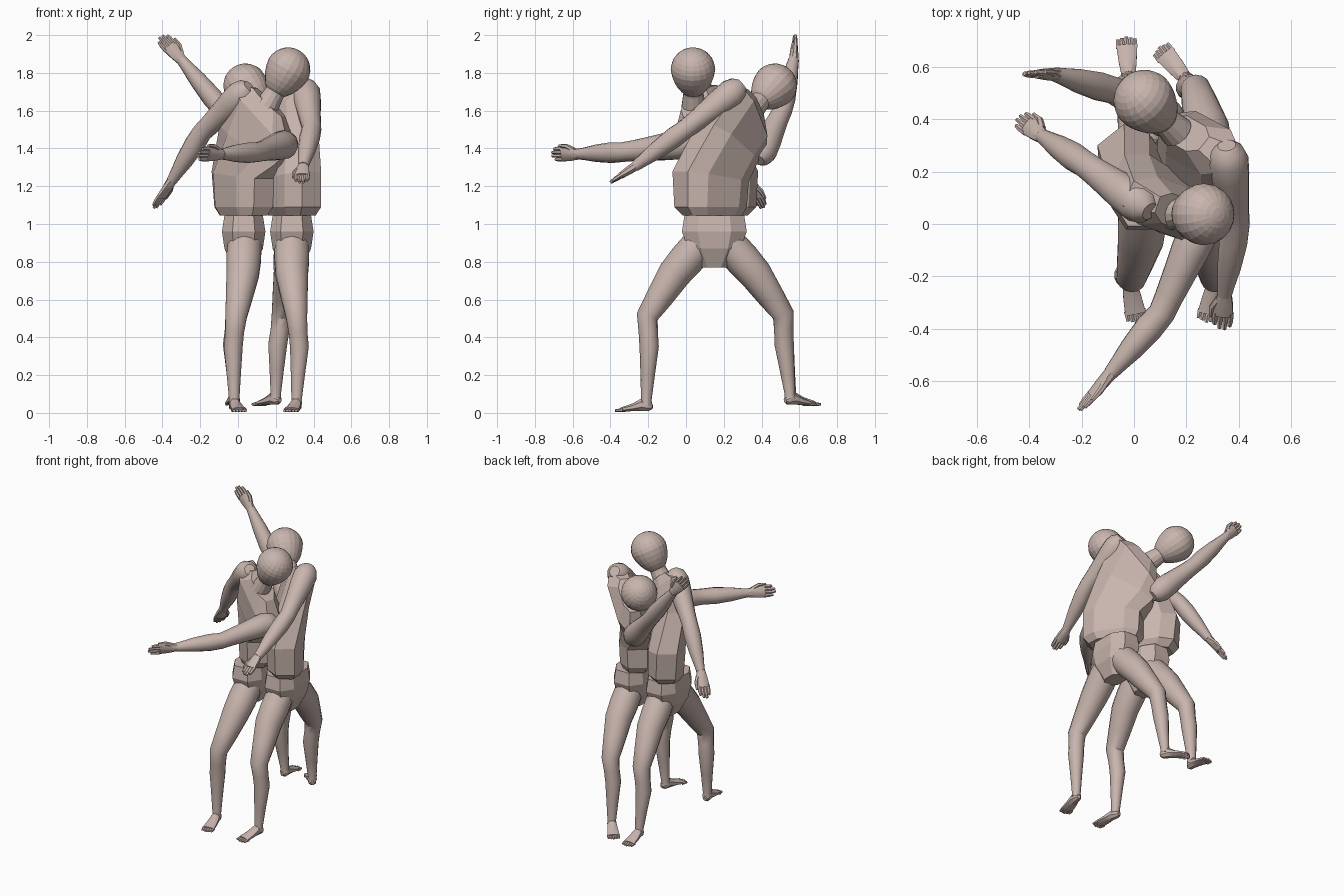
import bpy, bmesh, math
from mathutils import Vector as V

skin = bpy.data.materials.new("dusty pink clay")
skin.diffuse_color = (0.58, 0.46, 0.42, 1)


def loft(bm, sections, n=10, power=1.0):
    """Skin closed rings; each section is (centre, half-width vector, half-depth vector)."""
    rings = []
    for c, w, d in sections:
        ring = []
        for i in range(n):
            a = 2 * math.pi * (i + 0.5) / n
            co, si = math.cos(a), math.sin(a)
            ring.append(bm.verts.new(V(c) + V(w) * math.copysign(abs(co) ** power, co)
                                     + V(d) * math.copysign(abs(si) ** power, si)))
        rings.append(ring)
    for r, q in zip(rings, rings[1:]):
        for i in range(n):
            j = (i + 1) % n
            bm.faces.new((r[i], r[j], q[j], q[i]))
    bm.faces.new(rings[0][::-1])
    bm.faces.new(rings[-1])


def tube(bm, pts, radii, side, n=14):
    """Limb along pts; radii are numbers or (along side, across side)."""
    pts = [V(p) for p in pts]
    secs = []
    for i, p in enumerate(pts):
        t = (pts[min(i + 1, len(pts) - 1)] - pts[max(i - 1, 0)]).normalized()
        s = V(side)
        s = (s - t * s.dot(t)).normalized()
        ra, rb = radii[i] if isinstance(radii[i], tuple) else (radii[i], radii[i])
        secs.append((p, s * ra, t.cross(s) * rb))
    loft(bm, secs, n)


def finish(bm, name, smooth=False):
    bmesh.ops.recalc_face_normals(bm, faces=bm.faces)
    me = bpy.data.meshes.new(name)
    bm.to_mesh(me)
    bm.free()
    me.materials.append(skin)
    if smooth:
        me.shade_smooth()
        me.set_sharp_from_angle(angle=math.radians(32))
    ob = bpy.data.objects.new(name, me)
    bpy.context.collection.objects.link(ob)
    return ob


def arm(name, shoulder, elbow, wrist, tip, side, thumb=1):
    s, e, w, t = map(V, (shoulder, elbow, wrist, tip))
    bm = bmesh.new()
    u = (e - s).normalized()
    tube(bm, [s - u * 0.07, s - u * 0.045, s, s.lerp(e, 0.25), s.lerp(e, 0.5), s.lerp(e, 0.8), e,
              e.lerp(w, 0.25), e.lerp(w, 0.6), e.lerp(w, 0.85), w],
         [0.035, 0.062, 0.077, 0.073, 0.064, 0.055, 0.052, 0.055, 0.046, 0.034, 0.028], side)
    # hand: palm, four fingers, thumb
    h = t - w
    d = V(side)
    d = (d - h * d.dot(h) / h.length_squared).normalized()
    tube(bm, [w - h * 0.05, w + h * 0.25, w + h * 0.6],
         [(0.028, 0.026), (0.037, 0.023), (0.042, 0.017)], d, 8)
    for k, reach in zip((-1.5, -0.5, 0.5, 1.5), (0.9, 1.0, 0.98, 0.88)):
        o = d * k * 0.02 * thumb
        tube(bm, [w + h * 0.52 + o, w + h * 0.75 + o, w + h * reach + o * 0.95],
             [0.012, 0.0115, 0.008], d, 6)
    o = d * thumb
    tube(bm, [w + h * 0.15 + o * 0.022, w + h * 0.4 + o * 0.044, w + h * 0.66 + o * 0.046],
         [0.015, 0.013, 0.008], d, 6)
    finish(bm, name, True)


def leg(name, hip, thigh, knee, calf, ankle, toe):
    hip, thigh, knee, calf, ankle, toe = map(V, (hip, thigh, knee, calf, ankle, toe))
    bm = bmesh.new()
    tube(bm, [hip, hip.lerp(thigh, 0.5), thigh, thigh.lerp(knee, 0.55), knee,
              calf.lerp(knee, 0.5), calf, calf.lerp(ankle, 0.5), ankle, ankle - V((0, 0, 0.025))],
         [0.092, 0.094, 0.088, 0.072, 0.058, 0.051, 0.051, 0.039, 0.028, 0.03], (1, 0, 0))
    # foot: heel, instep, ball, then five toes
    f = toe - ankle
    f.z = 0
    base = V((ankle.x, ankle.y, toe.z))
    d = f.normalized().cross(V((0, 0, 1)))
    def at(k, z):
        return base + f * k + V((0, 0, z))
    tube(bm, [at(-0.2, 0.02), at(-0.1, 0.022), at(0.12, 0.032), at(0.4, 0.018), at(0.8, 0.005)],
         [(0.012, 0.012), (0.026, 0.026), (0.03, 0.036), (0.037, 0.022), (0.043, 0.012)], d, 8)
    for k in range(-2, 3):
        o = d * k * 0.016
        tube(bm, [at(0.72, 0.003) + o, at(1 - abs(k) * 0.03, 0) + o],
             [(0.011, 0.011), (0.008, 0.007)], d, 6)
    finish(bm, name, True)


def head(name, neck, centre):
    neck, c = V(neck), V(centre)
    bm = bmesh.new()
    bmesh.ops.create_uvsphere(bm, u_segments=20, v_segments=14, radius=0.118)
    # jaw narrows towards the neck
    for v in bm.verts:
        if v.co.z < 0:
            k = 1 + v.co.z * 1.2
            v.co.x *= k
            v.co.y *= k
            v.co.z *= 1.35
    rot = V((0, 0, 1)).rotation_difference((c - neck).normalized())
    for v in bm.verts:
        v.co = rot @ v.co + c
    tube(bm, [neck, neck.lerp(c, 0.35), neck.lerp(c, 0.7)], [0.065, 0.054, 0.054], (0, 1, 0))
    finish(bm, name)


def pelvis(name, x, y):
    bm = bmesh.new()
    loft(bm, [((x, y, z), (a, 0, 0), (0, b, 0)) for z, a, b in
              ((1.045, 0.108, 0.168), (0.96, 0.122, 0.182), (0.87, 0.108, 0.148),
               (0.77, 0.06, 0.075))], 8, 0.75)
    finish(bm, name)


def torso(name, sections):
    bm = bmesh.new()
    loft(bm, sections, 8, 0.7)
    finish(bm, name)


# left figure: torso twisted and tipped to the right
pelvis("left_figure_pelvis", 0.03, 0.15)
torso("left_figure_torso", [
    ((0.03, 0.17, 1.045), (0.09, -0.14, 0), (0.08, 0.05, 0)),
    ((0.03, 0.18, 1.09), (0.11, -0.165, 0), (0.10, 0.07, 0)),
    ((0.025, 0.18, 1.26), (0.12, -0.17, -0.02), (0.10, 0.08, 0)),
    ((0.08, 0.115, 1.42), (0.155, -0.10, -0.11), (0.06, 0.105, 0)),
    ((0.135, 0.06, 1.565), (0.165, -0.06, -0.18), (0.04, 0.095, 0)),
    ((0.165, 0.045, 1.645), (0.08, -0.03, -0.08), (0.02, 0.06, 0))])
head("left_figure_head", (0.15, 0.04, 1.62), (0.265, 0.037, 1.817))
arm("left_figure_low_arm", (0.015, 0.08, 1.685), (-0.19, 0.23, 1.485),
    (-0.35, 0.335, 1.23), (-0.44, 0.405, 1.085), (0.58, 0.8, 0))
arm("left_figure_front_arm", (0.245, -0.03, 1.42), (0.105, -0.34, 1.38),
    (-0.09, -0.57, 1.37), (-0.21, -0.71, 1.37), (0.25, -0.2, 1))
leg("left_figure_front_leg", (0.035, 0.07, 0.89), (0.025, -0.062, 0.735), (-0.01, -0.205, 0.51),
    (-0.025, -0.195, 0.35), (-0.02, -0.21, 0.07), (0.012, -0.375, 0.012))
leg("left_figure_back_leg", (0.035, 0.23, 0.89), (0.025, 0.367, 0.735), (-0.01, 0.515, 0.52),
    (-0.03, 0.52, 0.36), (-0.02, 0.555, 0.1), (-0.03, 0.715, 0.045))

# right figure: torso twisted and tipped to the left and back
pelvis("right_figure_pelvis", 0.285, 0.15)
torso("right_figure_torso", [
    ((0.285, 0.14, 1.045), (0.09, -0.14, 0), (0.08, 0.05, 0)),
    ((0.285, 0.13, 1.09), (0.11, -0.165, 0), (0.10, 0.07, 0)),
    ((0.285, 0.13, 1.25), (0.11, -0.17, 0.03), (0.10, 0.08, 0)),
    ((0.255, 0.215, 1.42), (0.14, -0.12, 0.11), (0.07, 0.09, 0)),
    ((0.245, 0.31, 1.56), (0.13, -0.07, 0.18), (0.06, 0.09, 0)),
    ((0.2, 0.345, 1.625), (0.07, -0.04, 0.09), (0.04, 0.05, 0))])
head("right_figure_head", (0.165, 0.35, 1.605), (0.04, 0.47, 1.732))
arm("right_figure_low_arm", (0.36, 0.245, 1.695), (0.39, 0.0, 1.505),
    (0.345, -0.27, 1.305), (0.335, -0.4, 1.22), (1, 0, 0.1), -1)
arm("right_figure_raised_arm", (0.12, 0.405, 1.385), (-0.08, 0.51, 1.6),
    (-0.30, 0.57, 1.87), (-0.41, 0.575, 1.995), (0.75, 0.15, 0.66))
leg("right_figure_front_leg", (0.285, 0.07, 0.89), (0.285, -0.062, 0.735), (0.31, -0.205, 0.51),
    (0.325, -0.195, 0.35), (0.31, -0.21, 0.07), (0.275, -0.375, 0.012))
leg("right_figure_back_leg", (0.285, 0.23, 0.89), (0.275, 0.367, 0.735), (0.235, 0.515, 0.52),
    (0.21, 0.52, 0.36), (0.2, 0.55, 0.1), (0.095, 0.675, 0.045))
